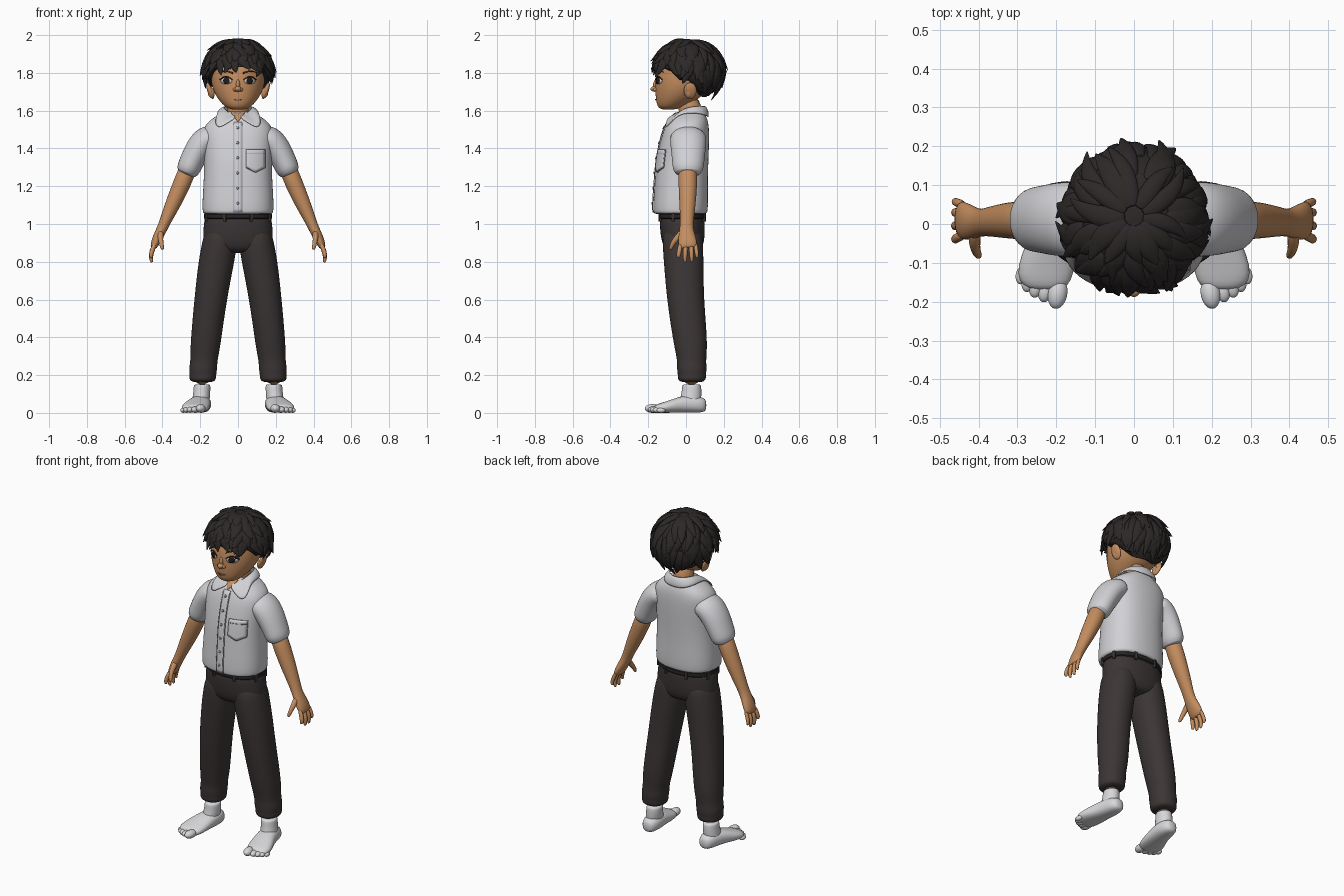
import bpy, bmesh, math, random
from math import sin, cos, pi
from mathutils import Vector, Matrix
from mathutils.bvhtree import BVHTree

if "Cube" in bpy.data.objects:
    bpy.data.objects.remove(bpy.data.objects["Cube"])
random.seed(4)
X, Y, Z = Vector((1, 0, 0)), Vector((0, 1, 0)), Vector((0, 0, 1))


def material(name, r, g, b):
    m = bpy.data.materials.new(name)
    m.use_nodes = True
    m.diffuse_color = (r, g, b, 1)
    bsdf = m.node_tree.nodes["Principled BSDF"]
    bsdf.inputs["Base Color"].default_value = (r, g, b, 1)
    bsdf.inputs["Roughness"].default_value = 0.8
    return m


SKIN = material("tan skin", .56, .27, .115)
LIP = material("lip brown", .36, .14, .07)
HAIR = material("black hair", .026, .021, .021)
SHIRT = material("pale shirt", .64, .64, .67)
SEAM = material("shirt seam grey", .3, .3, .32)
PANTS = material("charcoal trousers", .045, .036, .036)
BELT = material("belt black", .02, .017, .017)
SOCK = material("white sock", .68, .68, .7)
WHITE = material("eye white", .6, .56, .52)
DARK = material("eye dark", .018, .012, .01)


def finish(name, bm, mat, sub=0, solid=0):
    bmesh.ops.recalc_face_normals(bm, faces=bm.faces)
    me = bpy.data.meshes.new(name)
    bm.to_mesh(me)
    bm.free()
    me.materials.append(mat)
    me.shade_smooth()
    me.set_sharp_from_angle(angle=math.radians(50))
    ob = bpy.data.objects.new(name, me)
    bpy.context.collection.objects.link(ob)
    if solid:
        mod = ob.modifiers.new("thickness", "SOLIDIFY")
        mod.thickness, mod.offset = solid, 0
    if sub:
        mod = ob.modifiers.new("smooth", "SUBSURF")
        mod.levels = mod.render_levels = sub
    return ob


def sweep(bm, rows, hint=X, n=16, axis=None, sq=1, s=1):
    """Skin elliptical rings; each row is x, y, z, half width, half depth."""
    pts = [Vector((r[0] * s, r[1], r[2])) for r in rows]
    rings = []
    for i, p in enumerate(pts):
        t = axis or (pts[min(i + 1, len(pts) - 1)] - pts[max(i - 1, 0)]).normalized()
        u = (hint - t * hint.dot(t)).normalized()
        v = t.cross(u)
        ring = []
        for k in range(n):
            c, d = cos(2 * pi * k / n), sin(2 * pi * k / n)
            c, d = (math.copysign(abs(q) ** sq, q) for q in (c, d))
            ring.append(bm.verts.new(p + u * c * rows[i][3] + v * d * rows[i][4]))
        rings.append(ring)
    for a, b in zip(rings, rings[1:]):
        for k in range(n):
            bm.faces.new((a[k], a[(k + 1) % n], b[(k + 1) % n], b[k]))
    bm.faces.new(rings[0])
    bm.faces.new(rings[-1])


def ball(bm, loc, size, rot=0, axis="Y"):
    m = Matrix.Translation(loc) @ Matrix.Rotation(rot, 4, axis) @ Matrix.Diagonal((*size, 1))
    return bmesh.ops.create_uvsphere(bm, u_segments=20, v_segments=12, radius=1, matrix=m)["verts"]


def part(name, rows, mat, sub=1, **kw):
    bm = bmesh.new()
    sweep(bm, rows, **kw)
    return finish(name, bm, mat, sub)


def surface(ob):
    bpy.context.view_layer.update()
    return BVHTree.FromObject(ob, bpy.context.evaluated_depsgraph_get())


def patch(name, f, nu, nv, tree, mat, off=.003):
    """Thin plate laid on the front of a surface; f maps u, v to x, z."""
    bm = bmesh.new()
    grid = []
    for j in range(nv + 1):
        row = []
        for i in range(nu + 1):
            x, z = f(i / nu, j / nv)
            hit = tree.ray_cast(Vector((x, -1, z)), Y)[0] or tree.find_nearest(Vector((x, -.2, z)))[0]
            row.append(bm.verts.new((x, hit.y - off, z)))
        grid.append(row)
    for a, b in zip(grid, grid[1:]):
        for i in range(nu):
            bm.faces.new((a[i], a[i + 1], b[i + 1], b[i]))
    bmesh.ops.remove_doubles(bm, verts=bm.verts, dist=1e-5)
    return finish(name, bm, mat, 0, .004)


def disc(x, z, rx, rz):
    return lambda u, v: (x + rx * v * cos(2 * pi * u), z + rz * v * sin(2 * pi * u))


def strip(x0, x1, z0, z1):
    return lambda u, v: (x0 + (x1 - x0) * u, z0 + (z1 - z0) * v)


# Torso of the shirt
shirt = part("shirt_body", [
    (0, -.03, 1.05, .182, .138), (0, -.03, 1.06, .19, .146), (0, -.028, 1.12, .191, .147),
    (0, -.025, 1.22, .184, .142), (0, -.02, 1.33, .18, .14), (0, -.008, 1.43, .186, .132),
    (0, .002, 1.5, .19, .122), (0, .01, 1.545, .16, .108), (0, .018, 1.58, .1, .085),
    (0, .025, 1.6, .07, .07)], SHIRT, 2, axis=Z, sq=.85, n=20)

# Head and neck
part("neck", [(0, .03, 1.5, .06, .06), (0, .025, 1.58, .056, .058), (0, .01, 1.68, .06, .07)], SKIN, axis=Z)
head = part("head", [
    (0, -.095, 1.605, .03, .03), (0, -.085, 1.615, .062, .062), (0, -.065, 1.64, .09, .093),
    (0, -.035, 1.68, .12, .128), (0, -.015, 1.73, .141, .15), (0, 0, 1.79, .148, .163),
    (0, .01, 1.85, .145, .155), (0, .015, 1.91, .11, .12), (0, .015, 1.94, .05, .05)], SKIN, 2, axis=Z, n=20)
bm = bmesh.new()
ball(bm, (0, -.166, 1.715), (.018, .022, .015))
ball(bm, (0, -.158, 1.735), (.011, .016, .03))
for s in (1, -1):
    ball(bm, (s * .016, -.16, 1.711), (.011, .014, .01))
finish("nose", bm, SKIN)
face = surface(head)
patch("mouth", lambda u, v: ((u - .5) * .055, 1.658 + (v - .5) * .009 * sin(pi * u) + .012 * (u - .5) ** 2),
      12, 2, face, LIP)

# Collar: a folded sheet resting on the shirt, with two points in front
cloth = surface(shirt)
bm = bmesh.new()
cols = []
for i in range(41):
    a = (i / 20 - 1) * .95 * pi
    fwd = (1 - cos(a)) / 2
    tip = math.exp(-((abs(a) - .78 * pi) / .4) ** 2)
    top = Vector((.072 * sin(a), .025 + .075 * cos(a), 1.625 - .045 * fwd ** 3))
    low = Vector(((.1 + .045 * tip) * sin(a), .015 + .115 * cos(a), 1.57 - .075 * tip))
    hit, nor = cloth.find_nearest(low)[:2]
    low = hit + nor * .009
    mid = (top + low) / 2 + Vector((sin(a), cos(a), .6)) * .007
    cols.append([bm.verts.new(p) for p in (top, mid, low)])
for a, b in zip(cols, cols[1:]):
    for k in range(2):
        bm.faces.new((a[k], b[k], b[k + 1], a[k + 1]))
finish("collar", bm, SHIRT, 1, .008)

# Shirt front details
patch("open_neck", lambda u, v: ((u - .5) * .075 * v, 1.54 + .05 * v), 6, 5, cloth, SKIN)
patch("placket", strip(-.022, .022, 1.06, 1.54), 3, 24, cloth, SHIRT, .004)
for name, x in (("placket_seam_right", -.022), ("placket_seam_left", .022)):
    patch(name, strip(x - .002, x + .002, 1.06, 1.53), 1, 24, cloth, SEAM, .005)
for i in range(6):
    patch(f"button_{i + 1}", disc(-.002, 1.11 + i * .08, .007, .007), 10, 1, cloth, SEAM, .008)


def pocket(grow):
    return lambda u, v: (.093 + (u - .5) * (.096 + 2 * grow),
                         1.395 - v * (.095 + grow + .025 * (1 - abs(2 * u - 1))))


patch("pocket_seam", pocket(.003), 8, 8, cloth, SEAM, .003)
patch("pocket", pocket(0), 8, 8, cloth, SHIRT, .006)
patch("pocket_hem", strip(.045, .141, 1.372, 1.375), 8, 1, cloth, SEAM, .008)

# Trouser seat and belt
part("trouser_seat", [
    (0, -.015, .845, .1, .075), (0, -.015, .875, .178, .105), (0, -.017, .93, .19, .118),
    (0, -.02, 1.0, .182, .121), (0, -.02, 1.07, .176, .121)], PANTS, 2, axis=Z, sq=.9, n=20)
part("belt", [(0, -.02, z, .183 * k, .127 * k) for z, k in
              ((1.024, .97), (1.026, 1), (1.056, 1), (1.058, .97))], BELT, 1, axis=Z, sq=.9, n=20)
bm = bmesh.new()
for i in range(8):
    a = (i + .5) * pi / 4
    m = Matrix.Translation((.181 * cos(a), -.02 + .127 * sin(a), 1.035)) @ Matrix.Rotation(a, 4, "Z")
    bmesh.ops.create_cube(bm, size=1, matrix=m @ Matrix.Diagonal((.014, .014, .045, 1)))
finish("belt_loops", bm, PANTS)

# Mirrored parts
for s, side in ((1, "left"), (-1, "right")):
    # Face
    for name, f, mat, off in (
            ("eye_white", disc(s * .062, 1.757, .03, .017), WHITE, .002),
            ("iris", disc(s * .061, 1.758, .017, .017), DARK, .004),
            ("upper_lid", lambda u, v: (s * (.03 + .066 * u), 1.761 + .016 * sin(pi * u) + .006 * v), DARK, .005),
            ("eyebrow", lambda u, v: (s * (.028 + .07 * u), 1.794 + .012 * sin(pi * u * .8)
                                      + .01 * v * (1 - .7 * u)), HAIR, .004)):
        patch(f"{side}_{name}", f, 14, 2, face, mat, off)
    bm = bmesh.new()
    ball(bm, (s * .148, .022, 1.705), (.014, .034, .046), s * .35)
    ball(bm, (s * .142, .015, 1.695), (.018, .022, .03), s * .2)
    finish(f"{side}_ear", bm, SKIN)

    # Sleeve, arm and hand
    part(f"{side}_sleeve", [
        (.11, .012, 1.465, .06, .09), (.165, .012, 1.455, .075, .1), (.208, .012, 1.405, .073, .095),
        (.248, .012, 1.325, .065, .086), (.276, .01, 1.262, .063, .081), (.279, .01, 1.255, .063, .08),
        (.278, .01, 1.262, .054, .07)], SHIRT, 2, s=s)
    bm = bmesh.new()
    sweep(bm, [(.25, .01, 1.33, .05, .052), (.298, .01, 1.21, .048, .051), (.345, .008, 1.105, .042, .044),
               (.383, .005, 1.02, .031, .036), (.402, .002, .975, .028, .036), (.425, .005, .93, .027, .048),
               (.443, .01, .89, .022, .05), (.45, .012, .87, .014, .044)], s=s)
    for y0, y1, z1, r in ((-.028, -.04, .825, .0125), (.0, -.005, .802, .013),
                          (.026, .03, .803, .0125), (.05, .058, .825, .011)):
        sweep(bm, [(.438, y0, .9, r, r), (.453, (y0 + y1) / 2, .865, r * 1.1, r * 1.1),
                   (.462, y1, .835, r, r), (.458, y1, z1, r * .8, r * .8), (.456, y1, z1 - .006, r * .3, r * .3)],
              n=8, s=s)
    sweep(bm, [(.408, -.01, .965, .018, .02), (.412, -.045, .93, .017, .018), (.407, -.07, .9, .013, .014),
               (.4, -.082, .87, .011, .011), (.398, -.083, .864, .005, .005)], n=8, s=s)
    finish(f"{side}_arm", bm, SKIN, 1)

    # Trouser leg
    part(f"{side}_trouser_leg", [
        (.09, -.02, 1.0, .08, .105), (.1, -.016, .88, .097, .11), (.118, -.012, .78, .096, .106),
        (.145, -.003, .6, .088, .1), (.166, .018, .42, .083, .094), (.175, .027, .33, .079, .086),
        (.181, .03, .27, .072, .077), (.185, .031, .235, .077, .081), (.186, .031, .2, .071, .075),
        (.187, .031, .18, .073, .077), (.187, .031, .16, .058, .062)], PANTS, 2, axis=Z, sq=.93, s=s)

    # Ankle, sock and toes
    part(f"{side}_ankle", [(.19, .03, .24, .04, .045), (.19, .03, .14, .041, .046)], SKIN, axis=Z, s=s)
    bm = bmesh.new()
    sweep(bm, [(.19, .03, .152, .043, .049), (.19, .03, .145, .045, .051), (.192, .03, .1, .046, .054),
               (.198, .02, .06, .048, .06), (.2, .02, .03, .04, .05)], axis=Z, s=s)
    sweep(bm, [(.192, .108, .04, .02, .024), (.192, .095, .042, .042, .04), (.194, .04, .047, .056, .047),
               (.204, -.02, .046, .06, .046), (.22, -.08, .035, .073, .035), (.229, -.13, .027, .074, .027),
               (.228, -.16, .022, .06, .022), (.227, -.17, .02, .03, .012)], axis=-Y, sq=.85, s=s)
    for x, y, r in ((.197, -.178, .026), (.229, -.172, .019), (.253, -.162, .018), (.273, -.149, .017),
                    (.29, -.132, .015)):
        ball(bm, (s * x, y, r * .9), (r, r * 1.6, r * .9), s * .15, "Z")
    finish(f"{side}_foot", bm, SOCK, 1)

# Hair mass, trimmed along a hairline that drops towards the nape
C, R = Vector((0, .015, 1.813)), Vector((.176, .181, .163))
bm = bmesh.new()
for v in ball(bm, C, R):
    y = v.co.y
    line = 1.83 - .07 * min(max((y + .1) / .07, 0), 1) - .1 * min(max((y - .03) / .05, 0), 1)
    v.co.z = max(v.co.z, line)
finish("hair_mass", bm, HAIR)

# Layered locks flowing from the crown and flaring at their tips
bm = bmesh.new()
for t0, t1, count in ((.06, .48, 12), (.25, .68, 20), (.45, .88, 26), (.62, 1.02, 34)):
    for i in range(count):
        a = (i + random.uniform(-.3, .3)) * 2 * pi / count
        f = sin(a)
        end = 1.9 + f * (.5 if f > 0 else .36)
        twist, flare = random.uniform(-.35, .35), random.uniform(.02, .15)
        stop = t1 + random.uniform(-.05, .06)
        w = random.uniform(.026, .038)
        rows = []
        for k in range(7):
            q = k / 6
            t, b = end * (t0 + (stop - t0) * q), a + twist * q * q
            lift = .97 + .07 * sin(pi * min(q * 1.2, 1) * .6) + flare * q ** 4
            d = Vector((R.x * sin(t) * cos(b), R.y * sin(t) * sin(b), R.z * cos(t))) * lift
            taper = max(sin(pi * (.2 + .8 * q)) ** .7, .06) if q < 1 else .06
            rows.append((*(C + d), w * taper, .013 * taper))
        sweep(bm, rows, hint=Vector((-sin(a), cos(a), 0)), n=6)
finish("hair_locks", bm, HAIR, 1)
